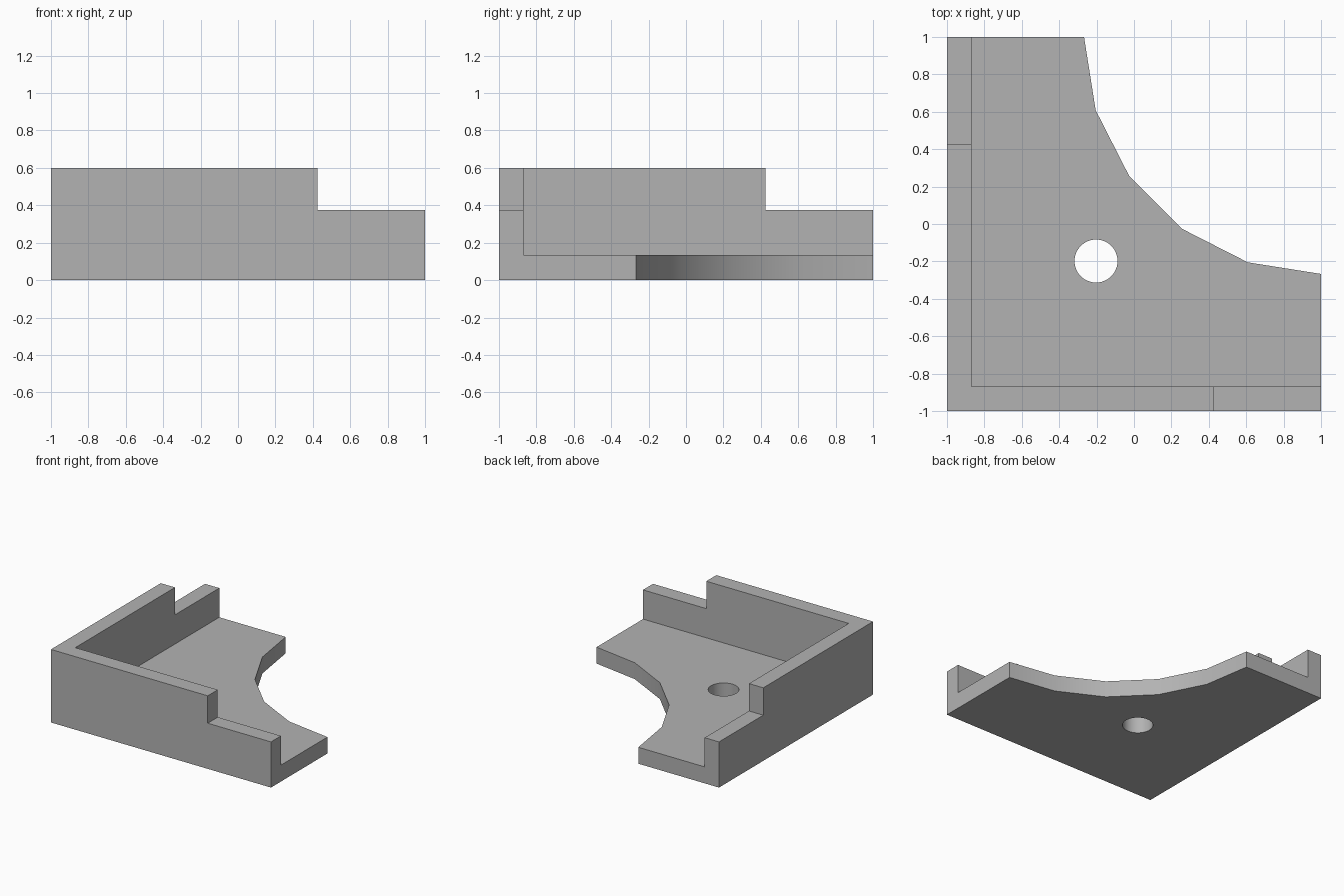
import bpy
import bmesh
from math import cos, sin, pi, radians

if "Cube" in bpy.data.objects:
    bpy.data.objects.remove(bpy.data.objects["Cube"], do_unlink=True)

HEIGHT, FLOOR, STEP = 0.60, 0.135, 0.375   # wall top, floor top, lowered wall top
INNER, NOTCH = -0.87, 0.425                # inner wall face, start of lowered wall
ARC = 1.267                                # radius of the cut-away corner

grey = bpy.data.materials.new("grey")
grey.use_nodes = True
grey.diffuse_color = (0.45, 0.45, 0.45, 1)
grey.node_tree.nodes["Principled BSDF"].inputs["Base Color"].default_value = grey.diffuse_color


def prism(name, outline, low, high):
    """Extrude a flat outline from one height to another."""
    bm = bmesh.new()
    face = bm.faces.new([bm.verts.new((x, y, low)) for x, y in outline])
    top = bmesh.ops.extrude_face_region(bm, geom=[face])["geom"]
    verts = [v for v in top if isinstance(v, bmesh.types.BMVert)]
    bmesh.ops.translate(bm, verts=verts, vec=(0, 0, high - low))
    bmesh.ops.recalc_face_normals(bm, faces=bm.faces)
    mesh = bpy.data.meshes.new(name)
    bm.to_mesh(mesh)
    bm.free()
    mesh.materials.append(grey)
    obj = bpy.data.objects.new(name, mesh)
    bpy.context.collection.objects.link(obj)
    return obj


def box(x0, x1, y0, y1):
    return [(x0, y0), (x1, y0), (x1, y1), (x0, y1)]


def circle(x, y, radius, count):
    return [(x + radius * cos(2 * pi * i / count), y + radius * sin(2 * pi * i / count))
            for i in range(count)]


# Full-height corner block with a faceted concave arc
arc = [(1 + ARC * cos(radians(a)), 1 + ARC * sin(radians(a))) for a in range(270, 179, -18)]
bracket = prism("corner_bracket", [(-1, 1), (-1, -1), (1, -1)] + arc, 0, HEIGHT)

# Cut the tray, the lowered wall ends and the screw hole
cutters = [
    prism("tray_cutter", box(INNER, 2, INNER, 2), FLOOR, 1),
    prism("front_wall_cutter", box(NOTCH, 2, -2, -0.5), STEP, 1),
    prism("side_wall_cutter", box(-2, -0.5, NOTCH, 2), STEP, 1),
    prism("hole_cutter", circle(-0.203, -0.198, 0.115, 48), -1, 1),
]
bpy.ops.object.select_all(action="DESELECT")
bpy.context.view_layer.objects.active = bracket
bracket.select_set(True)
for cutter in cutters:
    cutter.hide_render = True
    mod = bracket.modifiers.new(cutter.name, "BOOLEAN")
    mod.operation = "DIFFERENCE"
    mod.solver = "EXACT"
    mod.object = cutter
    bpy.ops.object.modifier_apply(modifier=mod.name)
for cutter in cutters:
    bpy.data.objects.remove(cutter, do_unlink=True)

# Smooth the arc and the hole, keep the corners sharp
bpy.ops.object.shade_smooth_by_angle(angle=radians(30))
